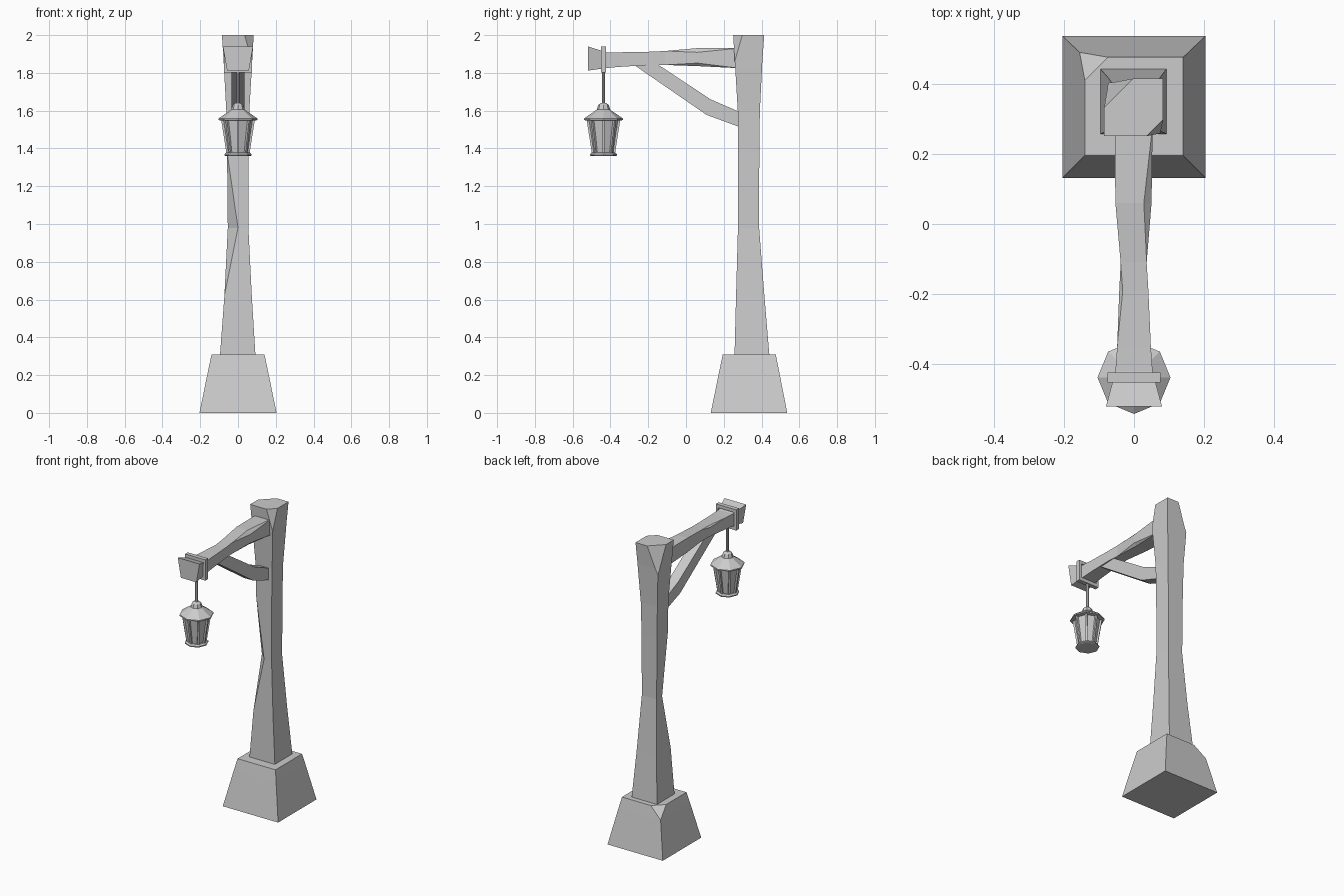
import bpy, bmesh, math
from mathutils import Vector, Matrix

if "Cube" in bpy.data.objects:
    bpy.data.objects.remove(bpy.data.objects["Cube"])


def finish(name, bm):
    bmesh.ops.remove_doubles(bm, verts=bm.verts, dist=0.0004)
    bmesh.ops.recalc_face_normals(bm, faces=bm.faces)
    me = bpy.data.meshes.new(name)
    bm.to_mesh(me)
    bm.free()
    ob = bpy.data.objects.new(name, me)
    bpy.context.collection.objects.link(ob)
    return ob


def skin(bm, loops):
    rings = [[bm.verts.new(p) for p in loop] for loop in loops]
    n = len(rings[0])
    for a, b in zip(rings, rings[1:]):
        for i in range(n):
            j = (i + 1) % n
            bm.faces.new((a[i], a[j], b[j], b[i]))
    bm.faces.new(rings[0][::-1])
    bm.faces.new(rings[-1])


def hewn(name, rings, along_y=False):
    """Loft rectangles (t, u0, u1, v0, v1, {corner: chamfer}, low-edge scale).
    Corners run u0v0, u1v0, u1v1, u0v1; unchamfered ones weld to one vertex."""
    loops = []
    for t, u0, u1, v0, v1, cut, low in rings:
        c = [Vector((u0 * low, v0)), Vector((u1 * low, v0)), Vector((u1, v1)), Vector((u0, v1))]
        pts = []
        for i in range(4):
            d = cut.get(i, 0)
            for k in (i - 1, (i + 1) % 4):
                pts.append(c[i] + (c[k] - c[i]).normalized() * d)
        loops.append([(p.x, t, p.y) if along_y else (p.x, p.y, t) for p in pts])
    bm = bmesh.new()
    skin(bm, loops)
    return finish(name, bm)


# Stone footing with one chipped corner
hewn("footing", [
    (0.00, -0.204, 0.204, 0.131, 0.536, {}, 1),
    (0.24, -0.155, 0.155, 0.180, 0.489, {}, 1),
    (0.31, -0.140, 0.140, 0.195, 0.475, {3: 0.066}, 1)])

# Waisted post with hewn corners
hewn("post", [
    (0.31, -0.095, 0.092, 0.257, 0.441, {}, 1),
    (0.62, -0.072, 0.073, 0.265, 0.415, {}, 1),
    (0.98, -0.054, 0.055, 0.275, 0.387, {0: 0.054}, 1),
    (1.38, -0.058, 0.056, 0.275, 0.388, {}, 1),
    (1.60, -0.062, 0.060, 0.274, 0.391, {}, 1),
    (1.82, -0.074, 0.073, 0.261, 0.402, {}, 1),
    (1.86, -0.076, 0.075, 0.258, 0.404, {3: 0.02}, 1),
    (2.00, -0.085, 0.083, 0.250, 0.414, {1: 0.048, 3: 0.082}, 1)])

# Horizontal beam flaring at the free end
hewn("beam", [
    (-0.520, -0.080, 0.080, 1.812, 1.940, {}, 0.72),
    (-0.420, -0.053, 0.053, 1.826, 1.909, {}, 0.95),
    (-0.350, -0.048, 0.048, 1.832, 1.909, {}, 1),
    (-0.190, -0.042, 0.041, 1.842, 1.912, {3: 0.010}, 1),
    (-0.110, -0.038, 0.036, 1.842, 1.916, {}, 1),
    (0.060, -0.053, 0.050, 1.836, 1.931, {2: 0.022, 1: 0.016}, 1),
    (0.280, -0.055, 0.053, 1.825, 1.931, {}, 1)], along_y=True)

# Bent diagonal brace
side = [(-0.275, 1.842), (0.11, 1.577), (0.28, 1.515), (0.28, 1.595), (0.13, 1.660), (-0.150, 1.845)]
bm = bmesh.new()
skin(bm, [[(x, y, z) for y, z in side] for x in (-0.034, 0.034)])
finish("brace", bm)

# Iron band round the beam
CY = -0.437


def box(bm, size, centre):
    m = Matrix.Translation(centre) @ Matrix.Diagonal((*size, 1))
    bmesh.ops.create_cube(bm, size=1, matrix=m)


bm = bmesh.new()
box(bm, (0.150, 0.028, 0.022), (0, CY, 1.929))
box(bm, (0.150, 0.028, 0.022), (0, CY, 1.813))
for s in (-1, 1):
    box(bm, (0.016, 0.028, 0.094), (s * 0.067, CY, 1.871))
finish("beam_band", bm)


def ring(r, z, n=8):
    return [(r * math.cos(math.tau * i / n), CY + r * math.sin(math.tau * i / n), z) for i in range(n)]


def turned(name, profile, n=8):
    bm = bmesh.new()
    skin(bm, [ring(r, z, n) for r, z in profile])
    return finish(name, bm)


# Octagonal hanging lantern
turned("hanger_rod", [(0.009, 1.625), (0.009, 1.81)])
turned("lantern_roof", [(0.085, 1.548), (0.104, 1.550), (0.104, 1.558), (0.036, 1.605),
                        (0.028, 1.630), (0.014, 1.641)])
turned("lantern_glass", [(0.053, 1.37), (0.078, 1.552)])
turned("lantern_floor", [(0.066, 1.360), (0.072, 1.363), (0.072, 1.370), (0.062, 1.378)])

# Corner struts of the lantern
bm = bmesh.new()
for i in range(8):
    rot = Matrix.Translation((0, CY, 0)) @ Matrix.Rotation(math.tau * i / 8, 4, 'Z')
    loops = []
    for r, z in ((0.056, 1.372), (0.084, 1.552)):
        loops.append([rot @ Vector((r + a, b, z)) for a, b in
                      ((-0.007, -0.006), (0.005, -0.006), (0.005, 0.006), (-0.007, 0.006))])
    skin(bm, loops)
finish("lantern_struts", bm)
